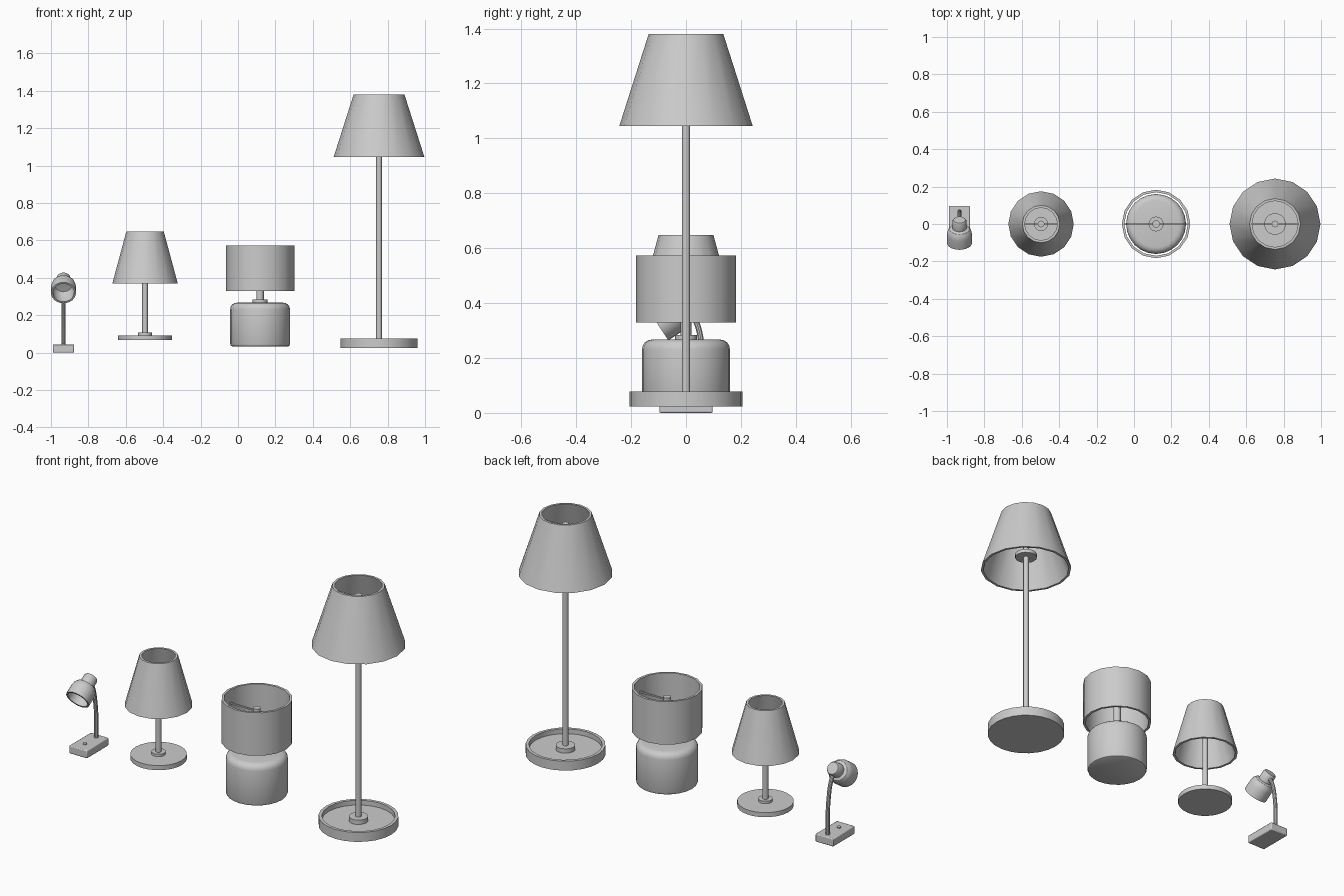
import bpy, bmesh
from math import sin, cos, pi, radians

if "Cube" in bpy.data.objects:
    bpy.data.objects.remove(bpy.data.objects["Cube"])


def finish(ob, angle=32):
    bpy.ops.object.select_all(action='DESELECT')
    ob.select_set(True)
    bpy.context.view_layer.objects.active = ob
    bpy.ops.object.shade_smooth_by_angle(angle=radians(angle))
    return ob


def mesh_object(name, bm, loc=(0, 0, 0)):
    bmesh.ops.recalc_face_normals(bm, faces=bm.faces)
    me = bpy.data.meshes.new(name)
    bm.to_mesh(me)
    bm.free()
    ob = bpy.data.objects.new(name, me)
    ob.location = loc
    bpy.context.collection.objects.link(ob)
    return ob


def lathe(name, profile, loc, sides=24, closed=False):
    """Spin an (r, z) profile about z; closed joins the last point to the first."""
    bm = bmesh.new()
    rings = []
    for r, z in profile:
        if r == 0:
            rings.append([bm.verts.new((0, 0, z))] * sides)
        else:
            rings.append([bm.verts.new((r * cos(2 * pi * i / sides), r * sin(2 * pi * i / sides), z))
                          for i in range(sides)])
    pairs = list(zip(rings, rings[1:]))
    if closed:
        pairs.append((rings[-1], rings[0]))
    for a, b in pairs:
        for i in range(sides):
            j = (i + 1) % sides
            quad = list(dict.fromkeys((a[i], a[j], b[j], b[i])))
            if len(quad) > 2:
                bm.faces.new(quad)
    return finish(mesh_object(name, bm, loc))


def disc(name, x, r, z0, z1, sides=24):
    return lathe(name, [(0, z0), (r, z0), (r, z1), (0, z1)], (x, 0, 0), sides)


def box(name, size, loc, bevel=0):
    bm = bmesh.new()
    bmesh.ops.create_cube(bm, size=1)
    bmesh.ops.scale(bm, vec=size, verts=bm.verts)
    ob = mesh_object(name, bm, loc)
    if bevel:
        m = ob.modifiers.new("bevel", 'BEVEL')
        m.width, m.segments = bevel, 2
    return finish(ob)


def shade(prefix, x, r0, z0, r1, z1, bar_z, pole_r, t=0.013):
    """Open shade with a cross bar and a knob on top of the pole."""
    lathe(prefix + "_shade", [(r0, z0), (r1, z1), (r1 - t, z1), (r0 - t, z0)], (x, 0, 0), 16, True)
    r = r0 + (r1 - r0) * (bar_z - z0) / (z1 - z0) - t / 2
    box(prefix + "_shade_bar", (2 * r, 0.008, 0.008), (x, 0, bar_z))
    disc(prefix + "_knob", x, pole_r, bar_z - 0.02, bar_z + 0.018, 16)


# desk lamp
X = -0.933
box("desk_base", (0.112, 0.194, 0.045), (X, 0, 0.0225), 0.005)
button = disc("desk_button", X, 0.011, 0.044, 0.05, 12)
button.location.y = -0.035
crv = bpy.data.curves.new("desk_neck", 'CURVE')
crv.dimensions, crv.bevel_depth, crv.bevel_resolution = '3D', 0.011, 3
crv.use_fill_caps = True
crv.resolution_u = 5
path = [(0.065, 0.04), (0.066, 0.15), (0.058, 0.24), (0.038, 0.33), (0.005, 0.385)]
sp = crv.splines.new('BEZIER')
sp.bezier_points.add(len(path) - 1)
for p, (y, z) in zip(sp.bezier_points, path):
    p.co = (X, y, z)
    p.handle_left_type = p.handle_right_type = 'AUTO'
neck = bpy.data.objects.new("desk_neck", crv)
bpy.context.collection.objects.link(neck)
bpy.ops.object.select_all(action='DESELECT')
neck.select_set(True)
bpy.context.view_layer.objects.active = neck
bpy.ops.object.convert(target='MESH')
finish(bpy.context.view_layer.objects.active)
head = lathe("desk_head", [(0.057, 0), (0.067, 0), (0.067, 0.055), (0.063, 0.075), (0.053, 0.09),
                           (0.038, 0.096), (0.038, 0.138), (0.032, 0.148), (0, 0.15)][::1],
             (X, -0.101, 0.32))
lathe("desk_head_inside", [(0.057, 0), (0.057, 0.05), (0.045, 0.078), (0, 0.08)],
      (X, -0.101, 0.32)).rotation_euler.x = radians(-56.5)
head.rotation_euler.x = radians(-56.5)

# small table lamp
X = -0.497
disc("table_base", X, 0.145, 0.067, 0.093)
disc("table_collar", X, 0.037, 0.092, 0.107, 16)
disc("table_pole", X, 0.015, 0.1, 0.57, 16)
shade("table", X, 0.175, 0.37, 0.1, 0.648, 0.58, 0.018)

# drum lamp with rounded body
X = 0.118
body = [(0, 0.033), (0.148, 0.033), (0.156, 0.037), (0.16, 0.047)]
body += [(0.125 + 0.035 * cos(a * pi / 8), 0.232 + 0.035 * sin(a * pi / 8)) for a in range(5)]
lathe("drum_body", body + [(0, 0.267)], (X, 0, 0))
disc("drum_collar", X, 0.04, 0.265, 0.283, 16)
disc("drum_pole", X, 0.02, 0.28, 0.49, 16)
shade("drum", X, 0.183, 0.33, 0.183, 0.573, 0.5, 0.02)

# floor lamp with tray base
X = 0.754
lathe("floor_base", [(0, 0.024), (0.205, 0.024), (0.205, 0.077), (0.188, 0.077), (0.188, 0.05), (0, 0.05)],
      (X, 0, 0))
disc("floor_collar", X, 0.05, 0.049, 0.075, 16)
disc("floor_pole", X, 0.015, 0.06, 1.31, 16)
disc("floor_socket_disc", X, 0.058, 1.115, 1.135, 16)
shade("floor", X, 0.243, 1.045, 0.136, 1.38, 1.31, 0.018)
